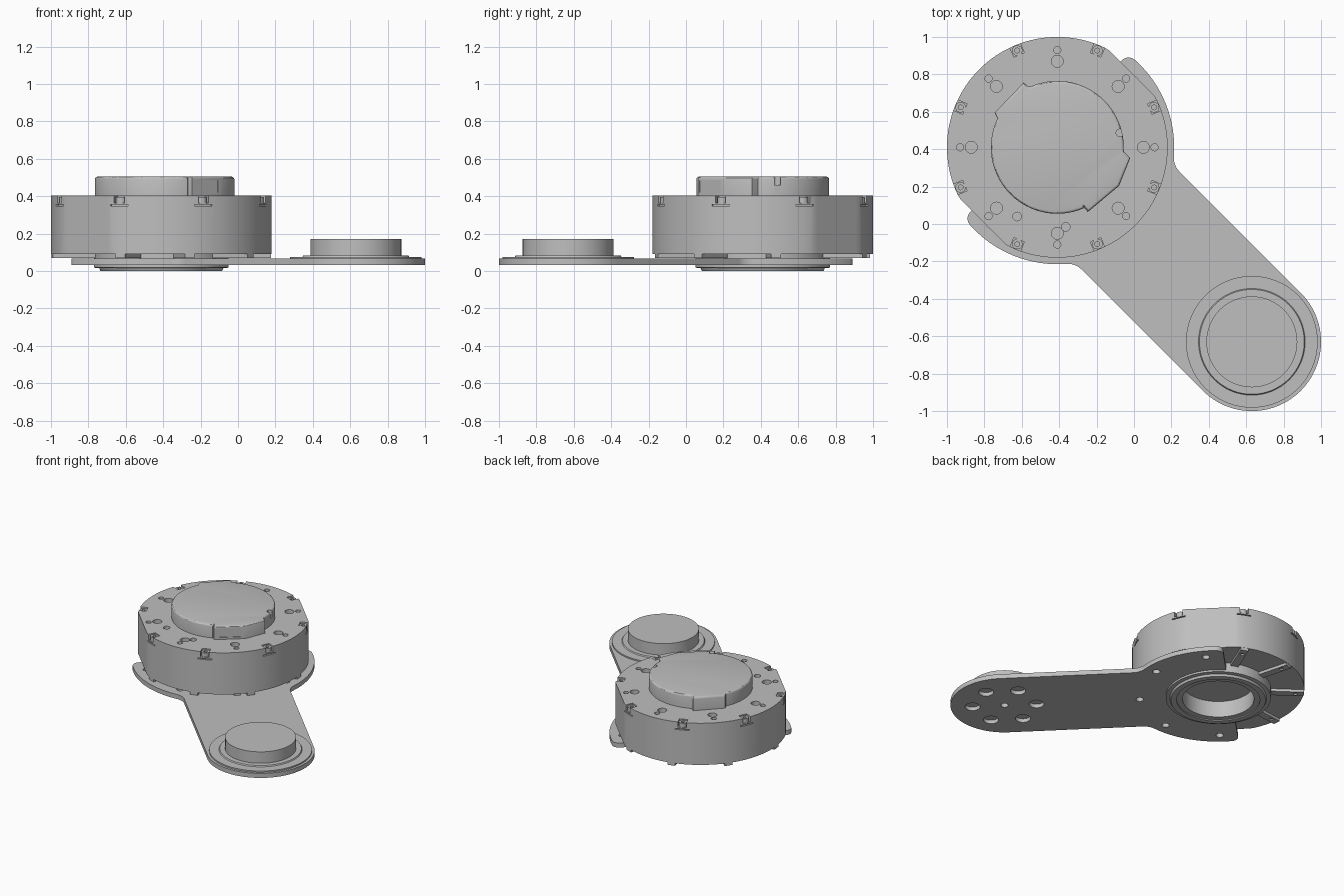
import bpy, bmesh
from math import sin, cos, tau, radians, acos, asin, pi
from mathutils import Matrix, Vector

if "Cube" in bpy.data.objects:
    bpy.data.objects.remove(bpy.data.objects["Cube"])

grey = bpy.data.materials.new("machined grey")
grey.use_nodes = True
COLOUR = (0.52, 0.52, 0.52, 1)
grey.diffuse_color = COLOUR
grey.node_tree.nodes["Principled BSDF"].inputs["Base Color"].default_value = COLOUR

MOTOR = Vector((-0.41, 0.41, 0))
PAD = Vector((0.63, -0.63, 0))
ARM_LEN = (PAD - MOTOR).length
EIGHTHS = [i * 45 for i in range(8)]


def arc(r, a0, a1, n, cx=0.0):
    return [(cx + r * cos(a0 + (a1 - a0) * i / n), r * sin(a0 + (a1 - a0) * i / n)) for i in range(n + 1)]


def finish(bm, name, loc, turn=0.0):
    bmesh.ops.recalc_face_normals(bm, faces=bm.faces)
    mesh = bpy.data.meshes.new(name)
    bm.to_mesh(mesh)
    bm.free()
    mesh.materials.append(grey)
    ob = bpy.data.objects.new(name, mesh)
    ob.location = loc
    ob.rotation_euler.z = turn
    bpy.context.collection.objects.link(ob)
    return ob


def extrude(name, outline, z0, z1, loc, turn=0.0, rounding=0.0):
    """Flat outline raised to a solid, sharp corners optionally rounded."""
    bm = bmesh.new()
    face = bm.faces.new([bm.verts.new((x, y, z0)) for x, y in outline])
    if rounding:
        sharp = [l.vert for l in face.loops if abs(l.calc_angle() - pi) > 0.4]
        bmesh.ops.bevel(bm, geom=sharp, offset=rounding, segments=5, profile=0.5, affect='VERTICES')
    top = bmesh.ops.extrude_face_region(bm, geom=bm.faces[:])["geom"]
    bmesh.ops.translate(bm, vec=(0, 0, z1 - z0), verts=[v for v in top if isinstance(v, bmesh.types.BMVert)])
    return finish(bm, name, loc, turn)


def lathe(name, profile, loc, steps=96):
    bm = bmesh.new()
    vs = [bm.verts.new((r, 0, z)) for r, z in profile]
    edges = [bm.edges.new((vs[i], vs[(i + 1) % len(vs)])) for i in range(len(vs))]
    bmesh.ops.spin(bm, geom=vs + edges, cent=(0, 0, 0), axis=(0, 0, 1), angle=tau, steps=steps)
    bmesh.ops.remove_doubles(bm, verts=bm.verts, dist=0.0005)
    bmesh.ops.dissolve_degenerate(bm, edges=bm.edges, dist=0.0001)
    return finish(bm, name, loc)


def drum(bm, deg, dist, r, z0, z1, cx=0.0, seg=20):
    """Upright cylinder at a polar position."""
    a = radians(deg)
    spot = Matrix.Translation((cx + dist * cos(a), dist * sin(a), (z0 + z1) / 2))
    bmesh.ops.create_cone(bm, cap_ends=True, segments=seg, radius1=r, radius2=r, depth=z1 - z0, matrix=spot)


def block(bm, deg, r0, r1, width, z0, z1):
    """Box lying along a radius."""
    m = Matrix.Rotation(radians(deg), 4, 'Z') @ Matrix.Translation(((r0 + r1) / 2, 0, (z0 + z1) / 2))
    bmesh.ops.create_cube(bm, size=1, matrix=m @ Matrix.Diagonal((r1 - r0, width, z1 - z0, 1)))


def carve(ob, bm):
    cutter = finish(bm, ob.name + "_cutter", ob.location, ob.rotation_euler.z)
    cutter.hide_render = True
    bpy.context.view_layer.update()
    mod = ob.modifiers.new("cut", 'BOOLEAN')
    mod.object, mod.operation, mod.solver = cutter, 'DIFFERENCE', 'EXACT'
    bpy.context.view_layer.objects.active = ob
    bpy.ops.object.modifier_apply(modifier=mod.name)
    bpy.data.objects.remove(cutter)


# Motor housing: a round drum with two opposite flats
outline = []
for x, y in arc(0.59, 0, tau, 128)[:-1]:
    d = (x + y) / 2 ** 0.5
    over = (abs(d) - 0.562) * (1 if d > 0 else -1) / 2 ** 0.5 if abs(d) > 0.562 else 0
    outline.append((x - over, y - over))
housing = extrude("motor_housing", outline, 0.09, 0.405, MOTOR)

# Housing holes, screw pockets and shaft bore
bm = bmesh.new()
drum(bm, 0, 0, 0.25, 0.0, 0.13, seg=96)
for a in EIGHTHS:
    drum(bm, a, 0.46, 0.032, 0.36, 0.45)
    drum(bm, a, 0.52, 0.019, 0.38, 0.45)
    block(bm, a + 22.5, 0.535, 0.65, 0.06, 0.365, 0.45)
    block(bm, a + 22.5, 0.575, 0.65, 0.1, 0.347, 0.355)
for x, y in ((-0.215, -0.37), (0.045, -0.425)):
    bmesh.ops.create_cone(bm, cap_ends=True, segments=20, radius1=0.023, radius2=0.023, depth=0.08,
                          matrix=Matrix.Translation((x, y, 0.42)))
carve(housing, bm)

# Rim screws with hollow heads
screws = bmesh.new()
sockets = bmesh.new()
for a in EIGHTHS:
    drum(screws, a + 22.5, 0.56, 0.028, 0.36, 0.397)
    drum(sockets, a + 22.5, 0.56, 0.014, 0.38, 0.45, seg=6)
rim_screws = finish(screws, "rim_screws", MOTOR)
carve(rim_screws, sockets)

# Ribs and lugs under the housing
bm = bmesh.new()
for a in (68, 105, 144, 187):
    for half in (0, 180):
        block(bm, a + half, 0.34, 0.588, 0.055, 0.07, 0.1)
ribs = finish(bm, "bottom_ribs", MOTOR)
bm = bmesh.new()
for a in (68, 105, 144, 187):
    for half in (0, 180):
        drum(bm, a + half, 0.53, 0.014, 0.05, 0.08, seg=16)
carve(ribs, bm)

# Cap with a connector bump on each side of a round top
front_bump = [(0.142, -0.32), (0.163, -0.346), (0.33, -0.206), (0.39, -0.056), (0.356, -0.024)]
rear_bump = [(-0.153, 0.325), (-0.18, 0.346), (-0.335, 0.185), (-0.32, 0.153)]
cap_outline = (front_bump + arc(0.355, radians(-2), radians(114), 46)
               + rear_bump + arc(0.355, radians(156), radians(293), 54))
cap = extrude("motor_cap", cap_outline, 0.40, 0.505, MOTOR)
bm = bmesh.new()
bm.from_mesh(cap.data)
rim = [e for e in bm.edges if all(v.co.z > 0.5 for v in e.verts)]
bmesh.ops.bevel(bm, geom=rim, offset=0.014, segments=3, profile=0.5, affect='EDGES')
bm.to_mesh(cap.data)
bm.free()
bm = bmesh.new()
block(bm, -50, 0.365, 0.45, 0.17, 0.42, 0.485)
drum(bm, 13, 0.343, 0.02, 0.46, 0.55)
carve(cap, bm)

# Bearing hub under the motor
lathe("bearing_hub", [(0.245, 0.008), (0.285, 0.008), (0.285, 0.0), (0.325, 0.0), (0.332, 0.016),
                      (0.36, 0.018), (0.36, 0.1), (0.3, 0.14), (0.245, 0.14)], MOTOR)

# Arm plate: half ring around the motor running into a straight arm
join, end = asin(0.37 / 0.625), acos(-0.085 / 0.625)
upper = arc(0.37, 0, pi / 2, 24, ARM_LEN) + arc(0.625, join, end, 14)
lower = [(x, -y) for x, y in reversed(upper[1:])]
plate = extrude("arm_plate", upper + lower, 0.032, 0.066, MOTOR, radians(-45), 0.045)
bm = bmesh.new()
drum(bm, 0, 0, 0.34, 0, 0.1, seg=96)
for i in range(-2, 3):
    drum(bm, i * 43, 0.54, 0.026, 0, 0.1)
for i in range(6):
    drum(bm, i * 60, 0.22, 0.052, 0, 0.1, ARM_LEN, 28)
drum(bm, 0, 0, 0.026, 0, 0.1, ARM_LEN)
carve(plate, bm)

# Stepped round pad at the arm's end
lathe("arm_pad", [(0, 0.06), (0.352, 0.06), (0.352, 0.076), (0.285, 0.076), (0.28, 0.084),
                  (0.243, 0.084), (0.243, 0.17), (0, 0.17)], PAD)

# Smooth round walls, crisp edges
for ob in bpy.context.collection.objects:
    if ob.type == 'MESH' and grey.name in ob.data.materials:
        bpy.ops.object.select_all(action='DESELECT')
        ob.select_set(True)
        bpy.context.view_layer.objects.active = ob
        bpy.ops.object.shade_smooth_by_angle(angle=radians(30))
